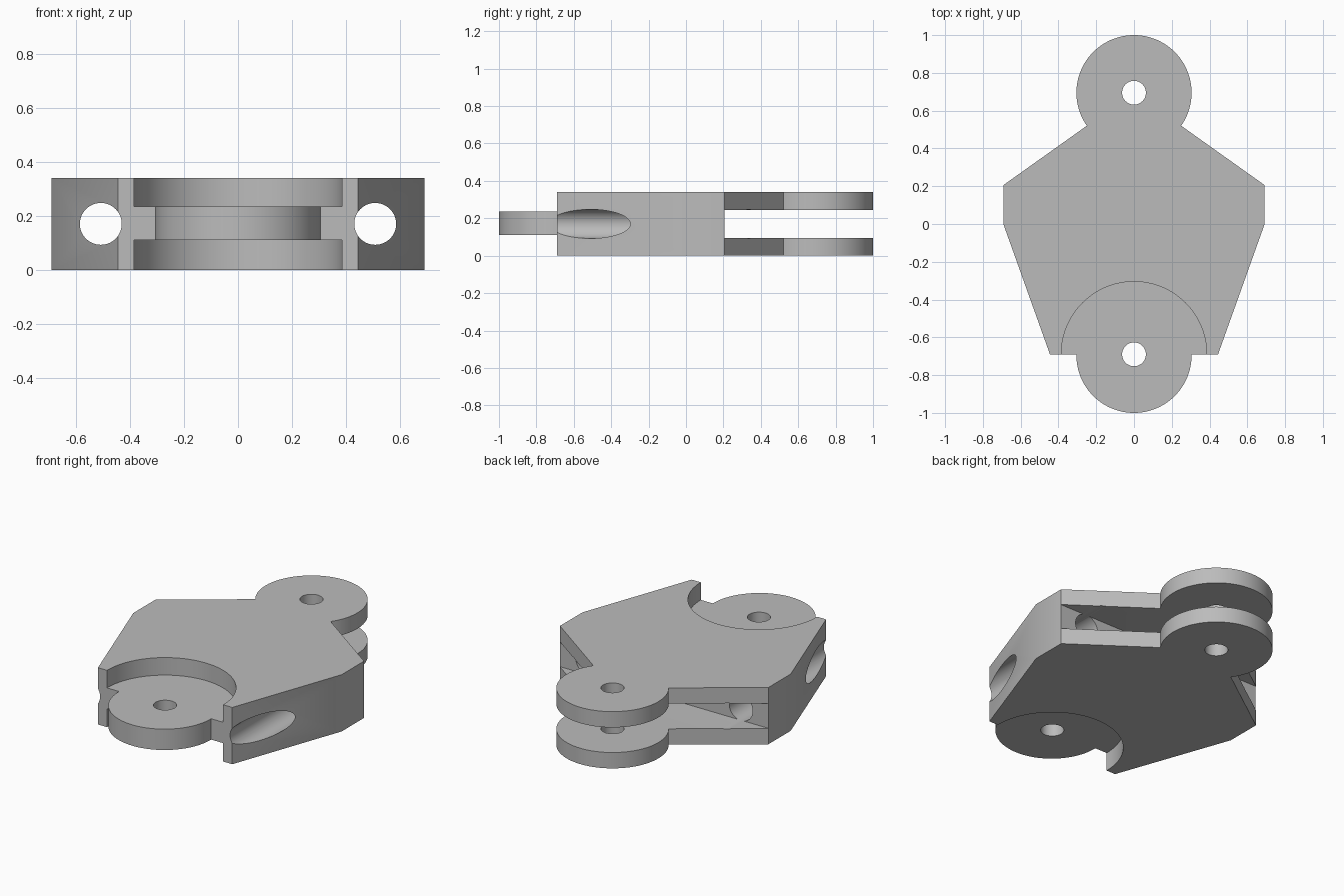
import bpy, bmesh, math

if "Cube" in bpy.data.objects:
    bpy.data.objects.remove(bpy.data.objects["Cube"], do_unlink=True)

HEIGHT = 0.34
PIVOT_Y = 0.695      # hinge centres at +/- this
LOBE_R = 0.305
RECESS_R = 0.385
TONGUE = (0.11, 0.235)
SLOT = (0.095, 0.245)

grey = bpy.data.materials.new("plain grey")
grey.use_nodes = True
GREY = (0.5, 0.5, 0.5, 1)
grey.diffuse_color = GREY
grey.node_tree.nodes["Principled BSDF"].inputs["Base Color"].default_value = GREY


def prism(name, outline, z0, z1):
    """Extrude a closed xy outline from z0 to z1."""
    bm = bmesh.new()
    base = bm.faces.new([bm.verts.new((x, y, z0)) for x, y in outline])
    top = bmesh.ops.extrude_face_region(bm, geom=[base])["geom"]
    verts = [g for g in top if isinstance(g, bmesh.types.BMVert)]
    bmesh.ops.translate(bm, verts=verts, vec=(0, 0, z1 - z0))
    bmesh.ops.recalc_face_normals(bm, faces=bm.faces)
    mesh = bpy.data.meshes.new(name)
    bm.to_mesh(mesh)
    bm.free()
    obj = bpy.data.objects.new(name, mesh)
    bpy.context.collection.objects.link(obj)
    obj.data.materials.append(grey)
    return obj


def arc(cy, r, a0=0.0, a1=2 * math.pi, n=96, closed=True):
    steps = n if closed else n + 1
    angles = [a0 + (a1 - a0) * i / n for i in range(steps)]
    return [(r * math.cos(a), cy + r * math.sin(a)) for a in angles]


def combine(target, tool, operation):
    """Apply a boolean and discard the tool."""
    tool.hide_render = True
    mod = target.modifiers.new(operation, "BOOLEAN")
    mod.operation, mod.object, mod.solver = operation, tool, "EXACT"
    bpy.context.view_layer.objects.active = target
    bpy.ops.object.modifier_apply(modifier=mod.name)
    bpy.data.objects.remove(tool, do_unlink=True)


# Tapered body with the rounded rear lobe in one outline
side = [(0.445, -0.69), (0.69, -0.005), (0.69, 0.207)]
neck = math.asin((0.52 - PIVOT_Y) / LOBE_R)
lobe = arc(PIVOT_Y, LOBE_R, neck, math.pi - neck, 80, closed=False)
outline = side + lobe + [(-x, y) for x, y in reversed(side)]
body = prism("hinge_link", outline, 0, HEIGHT)

# Slot that splits the rear into two ears
box = [(-1, 0.205), (1, 0.205), (1, 1.2), (-1, 1.2)]
combine(body, prism("slot_cutter", box, *SLOT), "DIFFERENCE")

# Round clearances above and below the front tongue
for z0, z1 in ((-0.1, TONGUE[0]), (TONGUE[1], HEIGHT + 0.1)):
    recess = prism("recess_cutter", arc(-PIVOT_Y + 0.005, RECESS_R), z0, z1)
    combine(body, recess, "DIFFERENCE")

# Front tongue
combine(body, prism("tongue", arc(-PIVOT_Y, LOBE_R), *TONGUE), "UNION")

# Hinge pin holes
for y in (-PIVOT_Y + 0.005, PIVOT_Y):
    combine(body, prism("pin_cutter", arc(y, 0.063, n=48), -0.1, HEIGHT + 0.1), "DIFFERENCE")

# Lengthwise bores on both sides
for x in (-0.508, 0.508):
    bore = prism("bore_cutter", arc(0, 0.0775, n=64), -1, 0.5)
    bore.rotation_euler.x = -math.pi / 2
    bore.location = (x, 0, HEIGHT / 2)
    bpy.context.view_layer.update()
    combine(body, bore, "DIFFERENCE")

# Smooth round walls, sharp edges kept
bpy.ops.object.select_all(action="DESELECT")
body.select_set(True)
bpy.context.view_layer.objects.active = body
bpy.ops.object.shade_smooth_by_angle(angle=math.radians(25))
